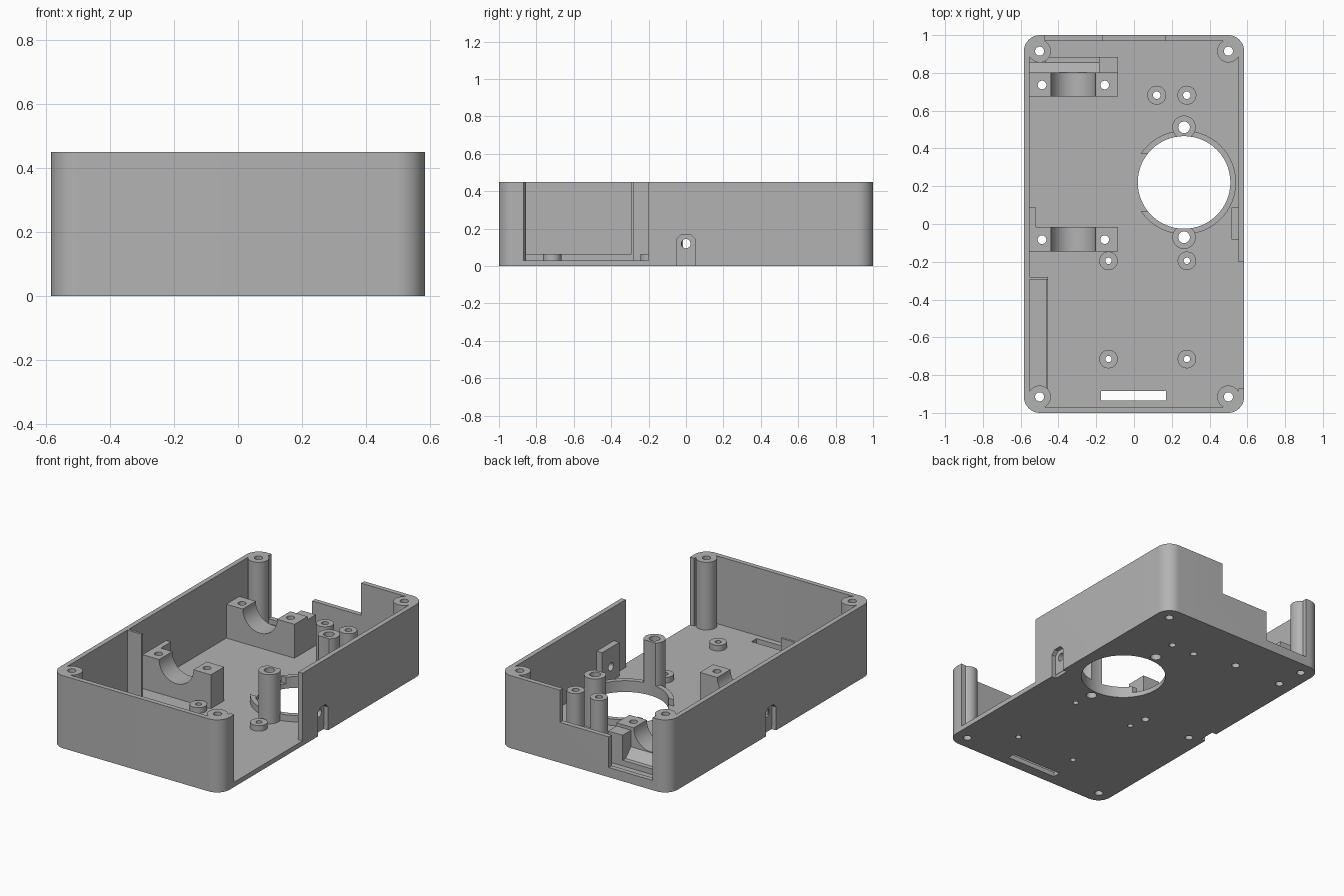
import bpy, bmesh, math
from mathutils import Matrix

old = bpy.data.objects.get("Cube")
if old:
    bpy.data.objects.remove(old, do_unlink=True)

grey = bpy.data.materials.new("plastic_grey")
grey.use_nodes = True
colour = (0.45, 0.45, 0.45, 1)
grey.diffuse_color = colour
grey.node_tree.nodes["Principled BSDF"].inputs["Base Color"].default_value = colour


def finish(name, bm):
    bmesh.ops.recalc_face_normals(bm, faces=bm.faces)
    mesh = bpy.data.meshes.new(name)
    bm.to_mesh(mesh)
    bm.free()
    mesh.materials.append(grey)
    ob = bpy.data.objects.new(name, mesh)
    bpy.context.collection.objects.link(ob)
    return ob


def prism(name, outline, z0, z1):
    bm = bmesh.new()
    face = bm.faces.new([bm.verts.new((x, y, z0)) for x, y in outline])
    out = bmesh.ops.extrude_face_region(bm, geom=[face])
    for v in out["geom"]:
        if isinstance(v, bmesh.types.BMVert):
            v.co.z = z1
    return finish(name, bm)


def box(name, x0, x1, y0, y1, z0, z1):
    return prism(name, [(x0, y0), (x1, y0), (x1, y1), (x0, y1)], z0, z1)


def cylinder(name, x, y, r, z0, z1, sides=48):
    steps = [math.tau * i / sides for i in range(sides)]
    return prism(name, [(x + r * math.cos(a), y + r * math.sin(a)) for a in steps], z0, z1)


def rounded(name, hx, hy, r, z0, z1):
    pts = []
    for k, (sx, sy) in enumerate([(1, 1), (-1, 1), (-1, -1), (1, -1)]):
        for i in range(13):
            a = math.pi / 2 * (k + i / 12)
            pts.append((sx * (hx - r) + r * math.cos(a), sy * (hy - r) + r * math.sin(a)))
    return prism(name, pts, z0, z1)


def turn(ob, axis, x, y, z):
    # lay a part built around the origin on its side, then move it
    ob.data.transform(Matrix.Translation((x, y, z)) @ Matrix.Rotation(math.pi / 2, 4, axis))
    return ob


def cut(ob, *cutters):
    for c in cutters:
        c.hide_render = True
        m = ob.modifiers.new("cut", "BOOLEAN")
        m.operation, m.solver, m.object = "DIFFERENCE", "EXACT", c
        bpy.context.view_layer.objects.active = ob
        bpy.ops.object.modifier_apply(modifier=m.name)
        bpy.data.objects.remove(c, do_unlink=True)
    return ob


HX, HY, H, WALL, FLOOR = 0.583, 1.0, 0.45, 0.03, 0.03
IX = HX - WALL

# tray with walls, cut down at the left side and the back
tray = rounded("case_shell", HX, HY, 0.085, 0, H)
cut(tray,
    rounded("cavity", IX, HY - WALL, 0.055, FLOOR, 1),
    box("side_opening", 0.5, 0.7, -0.87, -0.2, FLOOR, 1),
    box("back_low_opening", -0.47, -0.17, 0.9, 1.1, 0.06, 1),
    box("back_mid_opening", -0.18, 0.165, 0.9, 1.1, 0.25, 1),
    box("slot", -0.175, 0.17, -0.935, -0.885, -1, 0.1),
    cylinder("speaker_hole", 0.265, 0.22, 0.245, -1, 0.1, 96))

# cable recess in each side wall
arch = [(-0.05, -0.1), (0.05, -0.1), (0.05, 0.145), (0.025, 0.17), (-0.025, 0.17), (-0.05, 0.145)]
for s in (-1, 1):
    recess = prism("recess", arch, -0.03, 0.03)
    recess.data.transform(Matrix.Rotation(math.pi / 2, 4, "Z") @ Matrix.Rotation(math.pi / 2, 4, "X"))
    recess.data.transform(Matrix.Translation((s * HX, 0, 0)))
    cut(tray, recess)


def side_hole():
    return turn(cylinder("side_hole", 0, 0, 0.025, -1, 1, 24), "Y", 0, 0, 0.12)


cut(tray, side_hole())
cut(box("left_cable_plate", 0.515, IX + 0.002, -0.083, 0.087, FLOOR - 0.01, 0.24), side_hole())
cut(box("right_cable_plate", -IX - 0.002, -0.52, -0.083, 0.087, FLOOR - 0.01, 0.24), side_hole())

# screw posts: name, x, y, radius, hole radius, top
posts = []
for x in (-0.5, 0.5):
    for y in (-0.915, 0.915):
        posts.append(("corner_post", x, y, 0.06, 0.024, H))
for x in (-0.135, 0.28):
    for y in (-0.195, -0.715):
        posts.append(("board_boss", x, y, 0.049, 0.017, 0.065))
for x in (0.12, 0.28):
    posts.append(("sensor_post", x, 0.682, 0.05, 0.02, 0.3))
for y in (-0.07, 0.512):
    posts.append(("speaker_post", 0.265, y, 0.062, 0.031, 0.335))
for name, x, y, r, hole, top in posts:
    post = cylinder(name, x, y, r, FLOOR - 0.015, top)
    for ob in (post, tray):
        cut(ob, cylinder("drill", x, y, hole, -1, 1, 24))
    if name == "speaker_post":
        cut(post, cylinder("clearance", 0.265, 0.22, 0.245, -1, 1, 96))

# raised rim around the round opening, open on the right
rim = cylinder("speaker_rim", 0.265, 0.22, 0.275, FLOOR - 0.01, 0.07, 96)
cut(rim, cylinder("rim_bore", 0.265, 0.22, 0.245, -1, 1, 96),
    box("rim_gap", -0.1, 0.2, 0.07, 0.37, -1, 1))
for y in (-0.07, 0.512):
    cut(rim, cylinder("drill", 0.265, y, 0.031, -1, 1, 24))

# two half-round cradles
TOP, MID = 0.24, -0.322
for name, y0, y1 in (("front_cradle", -0.145, -0.015), ("back_cradle", 0.675, 0.803)):
    cradle = box(name, -IX, -0.085, y0, y1, FLOOR - 0.01, TOP)
    cut(cradle, turn(cylinder("bore", 0, 0, 0.118, -0.2, 0.2, 64), "X", MID, (y0 + y1) / 2, TOP))
    for x in (-0.487, -0.155):
        for ob in (cradle, tray):
            cut(ob, cylinder("drill", x, (y0 + y1) / 2 - 0.003, 0.023, -1, 1, 24))

# stop behind the back cradle, with a sloping bed and low rail
box("cradle_stop", -0.185, -0.085, 0.8, 0.885, FLOOR - 0.01, 0.22)
box("cradle_rail", -0.47, -0.18, 0.855, 0.885, FLOOR - 0.01, 0.065)
bed = prism("cradle_bed", [(0.8, 0.02), (0.856, 0.02), (0.856, 0.065), (0.8, 0.12)], -IX, -0.185)
bed.data.transform(Matrix(((0, 0, 1, 0), (1, 0, 0, 0), (0, 1, 0, 0), (0, 0, 0, 1))))

# pocket on the right wall
box("pocket_end", -IX - 0.002, -0.455, -0.295, -0.28, FLOOR - 0.01, H)
box("pocket_rail", -0.466, -0.455, -0.9, -0.285, FLOOR - 0.01, 0.062)

# shade curved faces smooth, keep the edges sharp
for ob in bpy.context.scene.objects:
    ob.select_set(ob.type == "MESH")
bpy.context.view_layer.objects.active = tray
bpy.ops.object.shade_smooth_by_angle(angle=math.radians(30))
